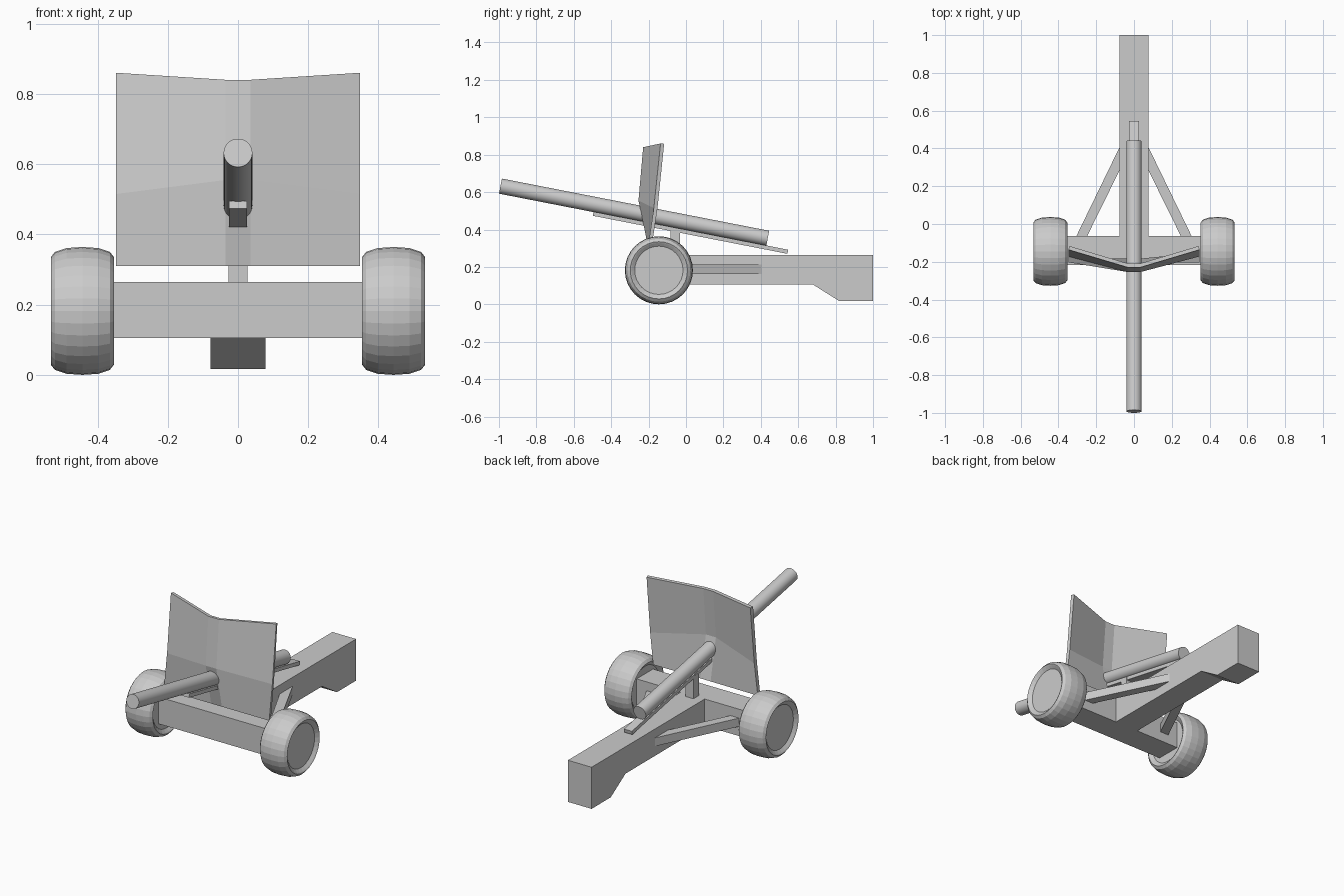
import bpy, bmesh, math
from mathutils import Vector, Matrix

if "Cube" in bpy.data.objects:
    bpy.data.objects.remove(bpy.data.objects["Cube"])


def finish(name, bm, smooth=False):
    bmesh.ops.recalc_face_normals(bm, faces=bm.faces[:])
    me = bpy.data.meshes.new(name)
    bm.to_mesh(me)
    bm.free()
    ob = bpy.data.objects.new(name, me)
    bpy.context.collection.objects.link(ob)
    if smooth:
        bpy.ops.object.select_all(action='DESELECT')
        ob.select_set(True)
        bpy.context.view_layer.objects.active = ob
        bpy.ops.object.shade_smooth_by_angle(angle=math.radians(30))
    return ob


def prism(name, points, offset):
    """Extrude a closed 3D outline along an offset."""
    bm = bmesh.new()
    face = bm.faces.new([bm.verts.new(p) for p in points])
    ext = bmesh.ops.extrude_face_region(bm, geom=[face])
    new = [v for v in ext['geom'] if isinstance(v, bmesh.types.BMVert)]
    # keep the start cap so the solid stays closed
    bmesh.ops.translate(bm, verts=new, vec=offset)
    if not any(set(f.verts) == set(face.verts) for f in bm.faces if f.is_valid) if face.is_valid else True:
        bmesh.ops.holes_fill(bm, edges=bm.edges[:])
    return finish(name, bm)


def side_prism(name, yz, half):
    return prism(name, [(-half, y, z) for y, z in yz], (2 * half, 0, 0))


def rect(y0, y1, z0, z1):
    return [(y0, z0), (y1, z0), (y1, z1), (y0, z1)]


# Carriage: axle beam, trail with a dropped foot, and mounting post
side_prism("axle_beam", rect(-0.218, -0.064, 0.105, 0.265), 0.37)
side_prism("trail", [(-0.07, 0.105), (0.68, 0.105), (0.82, 0.017), (1.0, 0.017),
                     (1.0, 0.265), (-0.07, 0.265)], 0.078)
side_prism("barrel_post", rect(-0.083, -0.032, 0.26, 0.40), 0.027)

# Diagonal struts between trail and axle
for side, label in ((-1, "left"), (1, "right")):
    outline = [(0.07, 0.42), (0.307, -0.068), (0.25, -0.068), (0.07, 0.297)]
    prism("strut_" + label, [(side * x, y, 0.162) for x, y in outline], (0, 0, 0.05))

# Barrel
muzzle, breech = Vector((0, -0.992, 0.632)), Vector((0, 0.437, 0.353))
axis = (breech - muzzle).normalized()
bm = bmesh.new()
bmesh.ops.create_cone(
    bm, cap_ends=True, segments=32, radius1=0.041, radius2=0.041,
    depth=(breech - muzzle).length,
    matrix=Matrix.Translation((muzzle + breech) / 2)
    @ axis.to_track_quat('Z', 'Y').to_matrix().to_4x4())
finish("barrel", bm, True)

# Recoil rail under the barrel
down = Vector((0, axis.z, -axis.y))
start = muzzle + axis * 0.515 + down * 0.039
end = muzzle + axis * 1.575 + down * 0.039
rail = [start, end, end + down * 0.022, start + down * 0.022]
side_prism("recoil_rail", [(p.y, p.z) for p in rail], 0.026)

# Folded shield: rows of (centre y, centre z, outer y, outer z)
rows = [(-0.203, 0.31, -0.203, 0.31), (-0.254, 0.555, -0.172, 0.515),
        (-0.229, 0.84, -0.136, 0.86)]
bm = bmesh.new()
grid = []
for cy, cz, oy, oz in rows:
    grid.append([bm.verts.new(p) for p in
                 ((-0.347, oy, oz), (-0.035, cy, cz), (0.035, cy, cz), (0.347, oy, oz))])
for low, high in zip(grid, grid[1:]):
    for i in range(3):
        bm.faces.new((low[i], low[i + 1], high[i + 1], high[i]))
shield = finish("shield", bm)
solid = shield.modifiers.new("thickness", 'SOLIDIFY')
solid.thickness = 0.02
front_normal = shield.data.polygons[4].normal.y < 0
solid.offset = -1 if front_normal else 1

# Wheels: revolved tyre profile (half width, radius) with recessed hub discs
half = [(0.073, 0.0), (0.073, 0.129), (0.086, 0.146), (0.09, 0.153), (0.078, 0.168),
        (0.045, 0.179), (0.0, 0.182)]
profile = half + [(-w, r) for w, r in reversed(half[:-1])]
for side, label in ((-1, "left"), (1, "right")):
    centre = Vector((side * 0.443, -0.145, 0.182))
    bm = bmesh.new()
    verts = [bm.verts.new(centre + Vector((w, 0, r))) for w, r in profile]
    edges = [bm.edges.new(pair) for pair in zip(verts, verts[1:])]
    bmesh.ops.spin(bm, geom=verts + edges, cent=centre, axis=(1, 0, 0),
                   angle=math.tau, steps=32, use_merge=True)
    bmesh.ops.remove_doubles(bm, verts=bm.verts[:], dist=1e-5)
    finish("wheel_" + label, bm)
